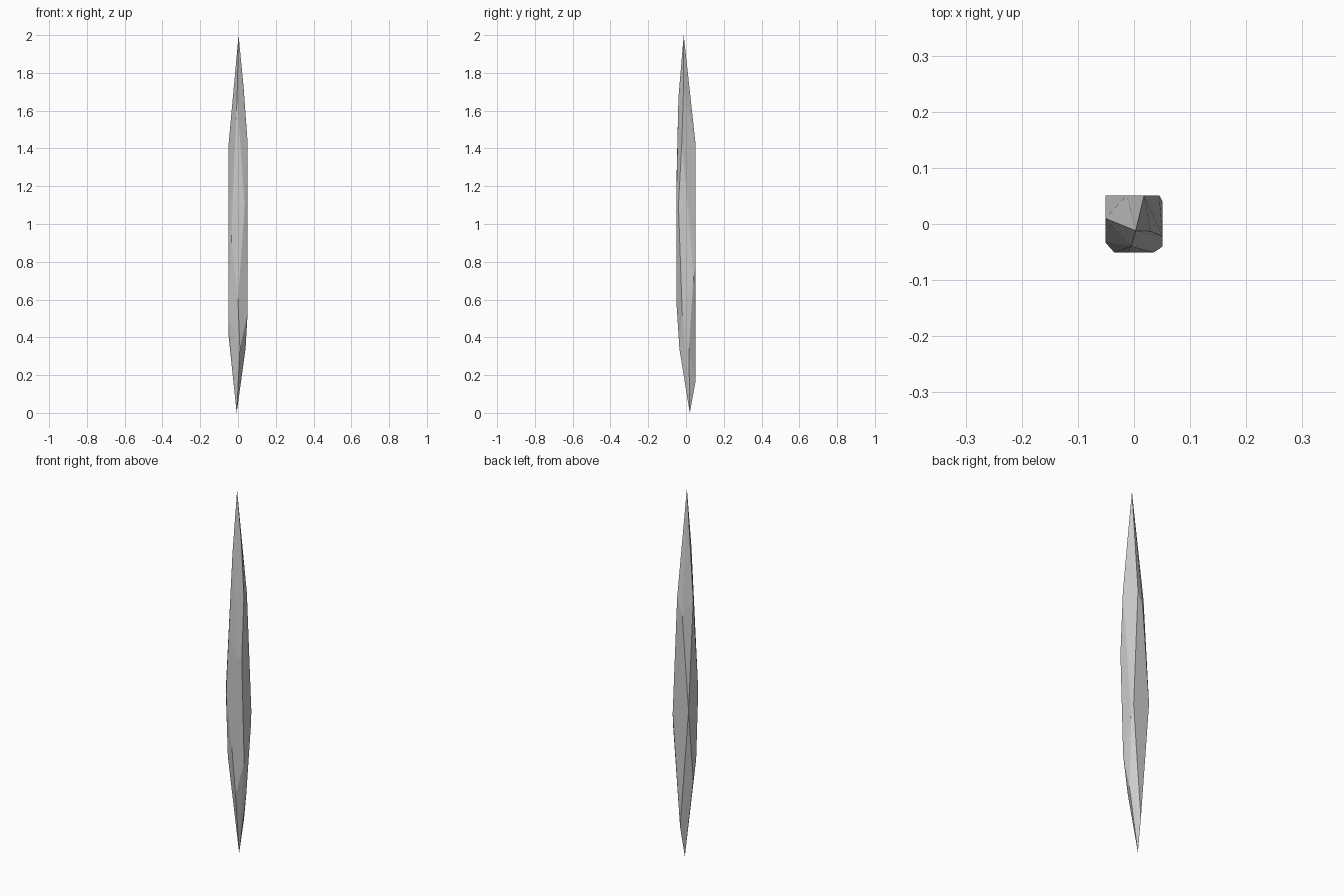
import bpy, bmesh

# Corner points of the faceted shard, from top tip to bottom tip
points = [
    (0.003, -0.012, 2.0),
    # upper shoulder
    (0.030, -0.013, 1.72), (-0.005, -0.040, 1.67),
    (0.051, -0.022, 1.43), (-0.051, 0.010, 1.41),
    (0.018, 0.051, 1.42), (-0.013, 0.051, 1.33),
    # middle belt
    (0.035, -0.051, 1.10), (-0.010, -0.051, 1.20), (0.051, -0.040, 1.10),
    (-0.035, -0.051, 0.92), (-0.051, -0.033, 0.90),
    (-0.051, 0.051, 0.82), (0.045, 0.051, 0.78), (0.051, 0.040, 0.72),
    # lower shoulder
    (0.000, -0.051, 0.59), (0.051, -0.020, 0.53), (-0.051, -0.015, 0.53),
    (-0.051, 0.010, 0.42), (0.040, 0.015, 0.34),
    (0.010, -0.035, 0.34), (0.000, 0.051, 0.17),
    (-0.007, 0.020, 0.0),
]

# Crystal shard as the convex hull of its corners
bm = bmesh.new()
for p in points:
    bm.verts.new(p)
hull = bmesh.ops.convex_hull(bm, input=bm.verts)
loose = [v for v in bm.verts if not v.link_faces]
bmesh.ops.delete(bm, geom=loose, context='VERTS')
bmesh.ops.recalc_face_normals(bm, faces=bm.faces)
mesh = bpy.data.meshes.new("shard")
bm.to_mesh(mesh)
bm.free()
shard = bpy.data.objects.new("shard", mesh)
bpy.context.collection.objects.link(shard)
